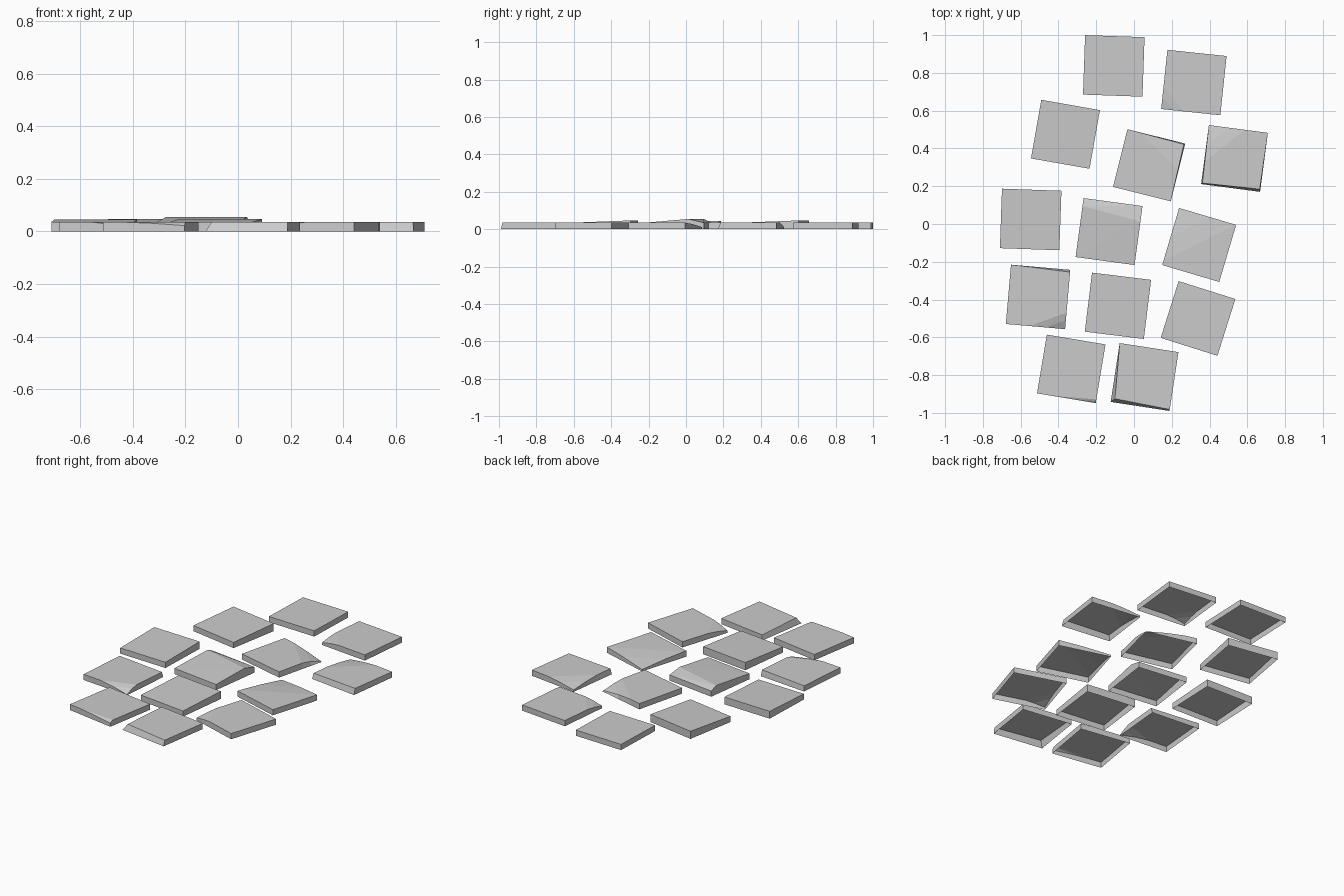
import bpy, bmesh, math
from mathutils import Vector

if "Cube" in bpy.data.objects:
    bpy.data.objects.remove(bpy.data.objects["Cube"])

S = 0.1575   # half side of a tile
H = 0.035    # tile thickness
CORNERS = {'BL': (-1, -1), 'BR': (1, -1), 'TR': (1, 1), 'TL': (-1, 1)}


def bisect(bm, point, normal):
    bmesh.ops.bisect_plane(bm, geom=bm.verts[:] + bm.edges[:] + bm.faces[:],
                           plane_co=point, plane_no=normal, dist=1e-5)


def tile(name, x, y, angle, back=H, chips=(), shifts=None, ridge=None):
    """Open-bottomed slab; chips = (corner, length along x, length along y, corner height)."""
    bm = bmesh.new()
    bm.faces.new([bm.verts.new((sx * S, sy * S, 0)) for sx, sy in CORNERS.values()])

    # Fold lines across worn corners
    def wear(co, corner, dx, dy):
        sx, sy = CORNERS[corner]
        return 1 - (S - sx * co.x) / dx - (S - sy * co.y) / dy

    for corner, dx, dy, _ in chips:
        sx, sy = CORNERS[corner]
        for f in (1, 0.55):
            bisect(bm, (sx * (S - dx * f), sy * S, 0), (sx / dx, sy / dy, 0))
    if ridge:
        left, right, _ = ridge
        bisect(bm, (-S, left, 0), Vector((left - right, 2 * S, 0)))

    # Side walls from the outline
    top = bm.verts[:]
    rim = [e for e in bm.edges if e.is_boundary]
    ext = bmesh.ops.extrude_edge_only(bm, edges=rim)['geom']
    base = {v for v in ext if isinstance(v, bmesh.types.BMVert)}

    # Top heights: tilt, ridge, chips and leaning edges
    for v in top:
        p = v.co.copy()
        z = H + (back - H) * (p.y + S) / (2 * S)
        if ridge:
            line = left + (right - left) * (p.x + S) / (2 * S)
            k = (p.y + S) / (line + S) if p.y <= line else (S - p.y) / (S - line)
            z += (ridge[2] - H) * k
        for corner, dx, dy, low in chips:
            t = max(0, wear(p, corner, dx, dy))
            z -= (H - low) * t ** 1.4
        for corner, (mx, my) in (shifts or {}).items():
            sx, sy = CORNERS[corner]
            w = (1 + sx * p.x / S) * (1 + sy * p.y / S) / 4
            v.co.x += mx * w
            v.co.y += my * w
        v.co.z = z
    for v in base:
        v.co.z = 0
    bmesh.ops.triangulate(bm, faces=[f for f in bm.faces if all(v not in base for v in f.verts)])
    bmesh.ops.recalc_face_normals(bm, faces=bm.faces[:])
    if sum(f.normal.z * f.calc_area() for f in bm.faces) < 0:
        bmesh.ops.reverse_faces(bm, faces=bm.faces[:])
    me = bpy.data.meshes.new(name)
    bm.to_mesh(me)
    bm.free()
    ob = bpy.data.objects.new(name, me)
    ob.location = (x, y, 0)
    ob.rotation_euler.z = math.radians(angle)
    bpy.context.collection.objects.link(ob)


# Back rows
tile('paver_01', -0.107, 0.837, -2)
tile('paver_02', 0.317, 0.749, -6, chips=[('BL', 0.12, 0.12, 0.015)])
tile('paver_03', -0.363, 0.475, -10, back=0.047)
tile('paver_04', 0.08, 0.311, -14, chips=[('TR', 0.24, 0.14, 0.005)],
     shifts={'TR': (-0.006, -0.006)})
tile('paver_05', 0.532, 0.347, -7.5, chips=[('TL', 0.19, 0.2, 0.012)],
     shifts={'BL': (0.006, 0.006), 'BR': (-0.004, 0.014)})
# Middle row
tile('paver_06', -0.547, 0.024, -2, back=0.045)
tile('paver_07', -0.132, -0.04, -7.7, ridge=(0.115, 0.075, 0.055))
tile('paver_08', 0.345, -0.111, -16.5, chips=[('TL', 0.315, 0.29, 0.012)])
# Front rows
tile('paver_09', -0.508, -0.386, -5, chips=[('BR', 0.19, 0.09, 0.005)],
     shifts={'TR': (0, -0.012)})
tile('paver_10', -0.085, -0.433, -7, back=0.047)
tile('paver_11', 0.339, -0.5, -17.5, chips=[('BL', 0.12, 0.14, 0.015)])
tile('paver_12', -0.332, -0.767, -9.5, chips=[('BR', 0.23, 0.02, 0.022)])
tile('paver_13', 0.056, -0.81, -8.7, shifts={'BL': (0.02, 0.02), 'BR': (0, 0.008)})
